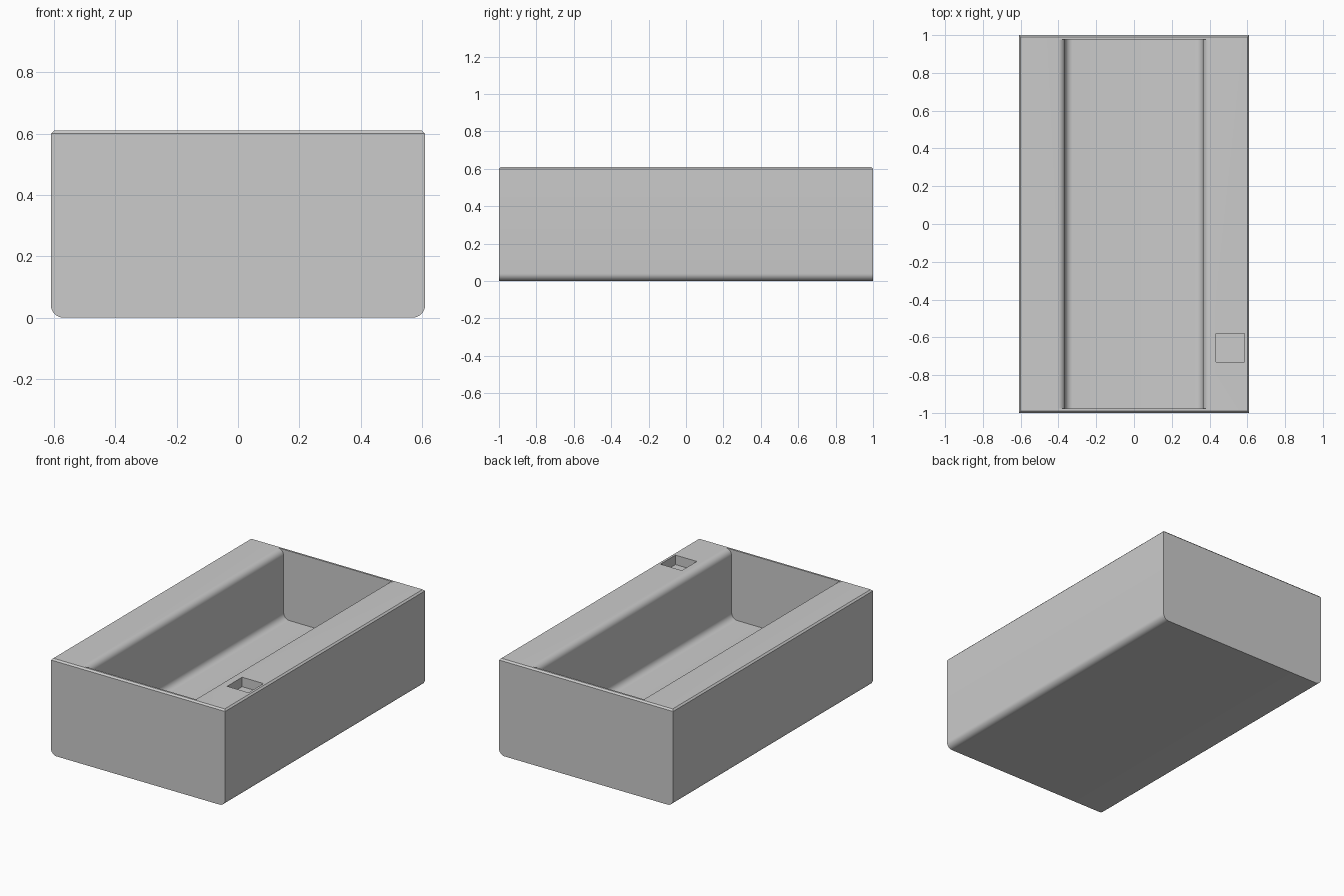
import bpy, bmesh
from math import cos, sin, pi, radians

if "Cube" in bpy.data.objects:
    bpy.data.objects.remove(bpy.data.objects["Cube"])

WIDTH, LENGTH, HEIGHT = 1.22, 2.0, 0.61
FILLET = 0.04
FLOOR = 0.17
HALF_TROUGH = 0.365
HALF_INNER = 0.978

grey = bpy.data.materials.new("plain grey")
grey.use_nodes = True
grey.diffuse_color = (0.6, 0.6, 0.6, 1)
grey.node_tree.nodes["Principled BSDF"].inputs["Base Color"].default_value = (0.6, 0.6, 0.6, 1)


def make_object(name, bm):
    bmesh.ops.recalc_face_normals(bm, faces=bm.faces)
    mesh = bpy.data.meshes.new(name)
    bm.to_mesh(mesh)
    bm.free()
    mesh.materials.append(grey)
    obj = bpy.data.objects.new(name, mesh)
    bpy.context.collection.objects.link(obj)
    return obj


def box(low, high):
    bm = bmesh.new()
    bmesh.ops.create_cube(bm, size=1)
    for v in bm.verts:
        v.co = [l if c < 0 else h for c, l, h in zip(v.co, low, high)]
    return bm


def arc(cx, cz, start, end, steps=8):
    angles = [start + (end - start) * i / steps for i in range(steps + 1)]
    return [(cx + FILLET * cos(a), cz + FILLET * sin(a)) for a in angles]


# Outer block: rounded long bottom edges, small chamfer around the top
bm = box((-WIDTH / 2, -LENGTH / 2, 0), (WIDTH / 2, LENGTH / 2, HEIGHT))
bottom = [e for e in bm.edges if all(v.co.z < 0.01 for v in e.verts)
          and abs(e.verts[0].co.y - e.verts[1].co.y) > 1]
bmesh.ops.bevel(bm, geom=bottom, offset=FILLET, segments=8, profile=0.5, affect='EDGES')
rim = [e for e in bm.edges if all(v.co.z > HEIGHT - 0.001 for v in e.verts)]
bmesh.ops.bevel(bm, geom=rim, offset=0.01, segments=1, affect='EDGES')
tray = make_object("tray_body", bm)

# Trough cutter: filleted floor corners and a rounded lip on each long side
half = arc(HALF_TROUGH - FILLET, FLOOR + FILLET, -pi / 2, 0)
half += arc(HALF_TROUGH + FILLET, HEIGHT - FILLET, pi, pi / 2)
half.append((HALF_TROUGH + FILLET, HEIGHT + 0.1))
profile = half + [(-x, z) for x, z in reversed(half)]
bm = bmesh.new()
face = bm.faces.new([bm.verts.new((x, -HALF_INNER, z)) for x, z in profile])
extruded = bmesh.ops.extrude_face_region(bm, geom=[face])["geom"]
moved = [g for g in extruded if isinstance(g, bmesh.types.BMVert)]
bmesh.ops.translate(bm, verts=moved, vec=(0, 2 * HALF_INNER, 0))
trough = make_object("trough_cutter", bm)

# Small square pocket in one ledge
pocket = make_object("pocket_cutter", box((0.435, -0.73, HEIGHT - 0.06), (0.585, -0.58, HEIGHT + 0.1)))

bpy.context.view_layer.objects.active = tray
tray.select_set(True)
for cutter in (trough, pocket):
    cut = tray.modifiers.new(cutter.name, 'BOOLEAN')
    cut.operation = 'DIFFERENCE'
    cut.solver = 'EXACT'
    cut.object = cutter
    bpy.ops.object.modifier_apply(modifier=cut.name)
    bpy.data.objects.remove(cutter)

bpy.ops.object.shade_smooth_by_angle(angle=radians(30))
